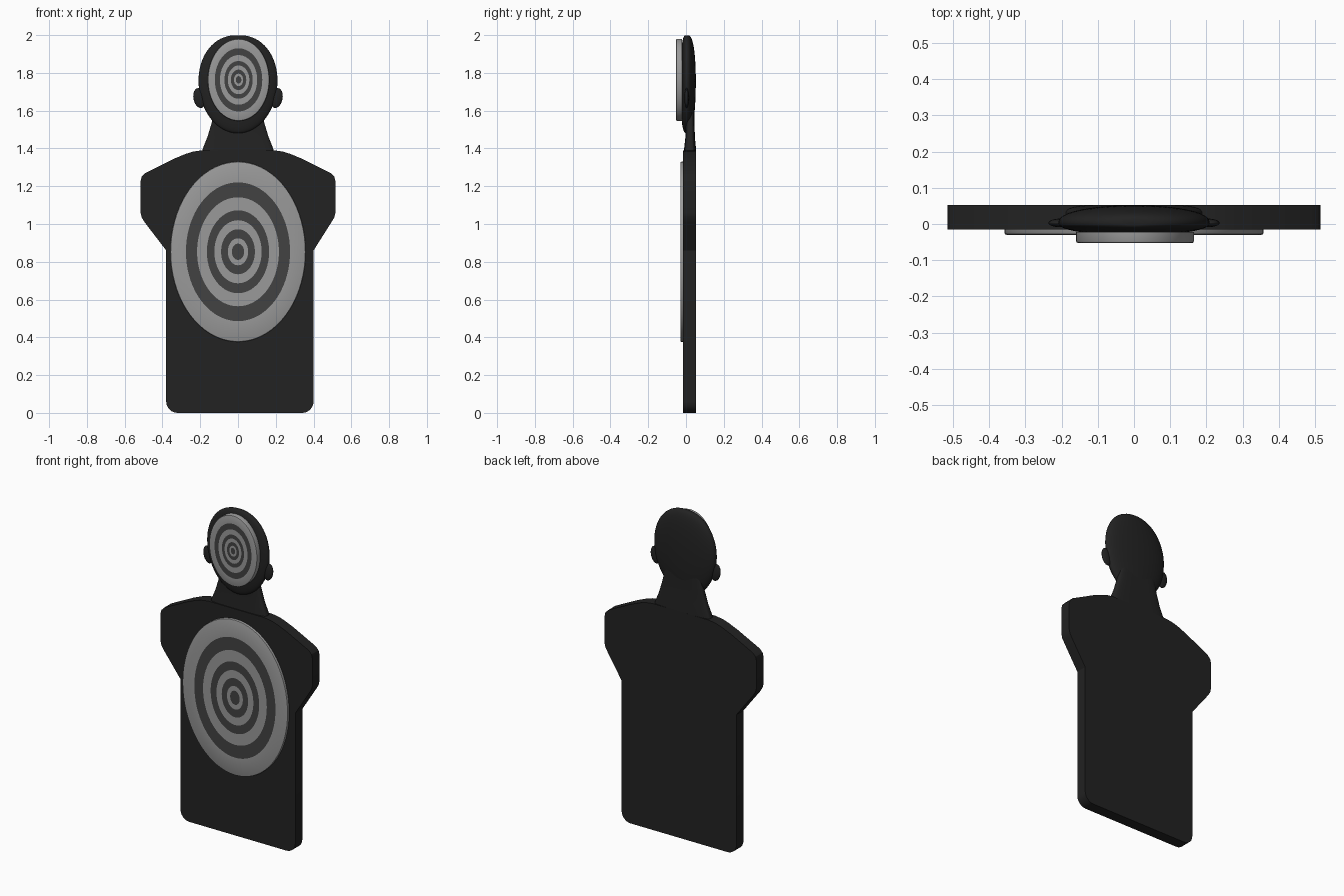
import bpy, bmesh
from math import sin, cos, pi, copysign

if "Cube" in bpy.data.objects:
    bpy.data.objects.remove(bpy.data.objects["Cube"])


def material(name, v):
    m = bpy.data.materials.new(name)
    m.diffuse_color = (v, v, v, 1)
    m.use_nodes = True
    m.node_tree.nodes["Principled BSDF"].inputs["Base Color"].default_value = m.diffuse_color
    return m


BLACK = material("black", 0.016)
DARK = material("dark_grey", 0.055)
LIGHT = material("light_grey", 0.32)


def spow(v, p):
    return copysign(abs(v) ** p, v)


def finish(name, bm, mats, angle=40):
    bmesh.ops.recalc_face_normals(bm, faces=bm.faces)
    me = bpy.data.meshes.new(name)
    bm.to_mesh(me)
    bm.free()
    ob = bpy.data.objects.new(name, me)
    bpy.context.collection.objects.link(ob)
    for m in mats:
        me.materials.append(m)
    bpy.ops.object.select_all(action='DESELECT')
    ob.select_set(True)
    bpy.context.view_layer.objects.active = ob
    bpy.ops.object.shade_smooth_by_angle(angle=angle * pi / 180)
    return ob


def loft(name, rings, mats, bands=None, angle=40):
    """Bridge closed rings of points, cap both ends; bands gives material per step."""
    bm = bmesh.new()
    vs = [[bm.verts.new(p) for p in r] for r in rings]
    n = len(rings[0])
    for k in range(len(vs) - 1):
        for i in range(n):
            j = (i + 1) % n
            f = bm.faces.new((vs[k][i], vs[k][j], vs[k + 1][j], vs[k + 1][i]))
            f.material_index = bands[k] if bands else 0
    bm.faces.new(vs[0])
    bm.faces.new(vs[-1]).material_index = bands[-1] if bands else 0
    return finish(name, bm, mats, angle)


# Torso board: outline of one side, mirrored, extruded in depth
def torso():
    corner = [(0.34 + 0.06 * sin(a), 0.06 - 0.06 * cos(a))
              for a in (i * pi / 12 for i in range(7))]
    side = corner + [(0.40, 0.86), (0.495, 1.01), (0.51, 1.035), (0.516, 1.06),
                     (0.516, 1.225), (0.51, 1.25), (0.49, 1.27), (0.34, 1.345),
                     (0.28, 1.37), (0.24, 1.383), (0.19, 1.39)]
    left = [(-x + (0.02 if z < 0.9 else 0), z) for x, z in reversed(side)]
    outline = side + left
    loft("torso", [[(x, y, z) for x, z in outline] for y in (-0.015, 0.053)],
         [BLACK], angle=30)


# Neck: tapering rounded block
def neck():
    rings = []
    for z, w, y0, y1 in ((1.37, 0.195, -0.012, 0.053), (1.40, 0.186, -0.010, 0.053),
                         (1.46, 0.162, -0.003, 0.047), (1.54, 0.138, 0.0, 0.045),
                         (1.62, 0.12, 0.0, 0.044)):
        rings.append([(w * spow(cos(a), 0.5), (y0 + y1) / 2 + (y1 - y0) / 2 * spow(sin(a), 0.5), z)
                      for a in (2 * pi * i / 40 for i in range(40))])
    loft("neck", rings, [BLACK])


# Head: flattened egg
def head():
    rings = []
    for k in range(1, 32):
        t = -pi / 2 + pi * k / 32
        z = 1.76 + (0.24 if t > 0 else 0.28) * sin(t)
        w = 0.209 * cos(t) ** (0.88 if t > 0 else 1.0)
        d = cos(t) ** 0.65
        ring = []
        for i in range(48):
            a = 2 * pi * i / 48
            s = spow(sin(a), 0.85)
            ring.append((w * cos(a), 0.003 + d * s * (0.049 if s > 0 else 0.034), z))
        rings.append(ring)
    loft("head", rings, [BLACK], angle=60)


# Ears
def ear(name, side):
    bm = bmesh.new()
    bmesh.ops.create_uvsphere(bm, u_segments=20, v_segments=12, radius=1)
    for v in bm.verts:
        v.co = (side * 0.203 + v.co.x * 0.034, 0.003 + v.co.y * 0.012,
                1.667 + v.co.z * 0.052 + side * v.co.x * 0.01)
    finish(name, bm, [BLACK], 60)


# Oval target plates with alternating rings on the front face
def target(name, cx, cz, rx, rz, front, back):
    fr = [1, 0.77, 0.605, 0.46, 0.35, 0.25, 0.15, 0.09]
    b = 0.006
    steps = [(0, back), (0, front + b), (b * 0.3, front + b * 0.3), (b, front)]

    def oval(ax, az, y):
        return [(cx + ax * cos(a), y, cz + az * sin(a))
                for a in (2 * pi * i / 72 for i in range(72))]
    rings = [oval(rx - o, rz - o, y) for o, y in steps]
    rings += [oval(rx * f, rz * f, front) for f in fr[1:]]
    bands = [0, 0, 0] + [k % 2 for k in range(len(fr))]
    loft(name, rings, [LIGHT, DARK], bands)


torso()
neck()
head()
ear("ear_right", 1)
ear("ear_left", -1)
target("body_target", 0, 0.853, 0.358, 0.477, -0.03, -0.012)
target("head_target", 0.003, 1.763, 0.163, 0.217, -0.053, -0.022)
